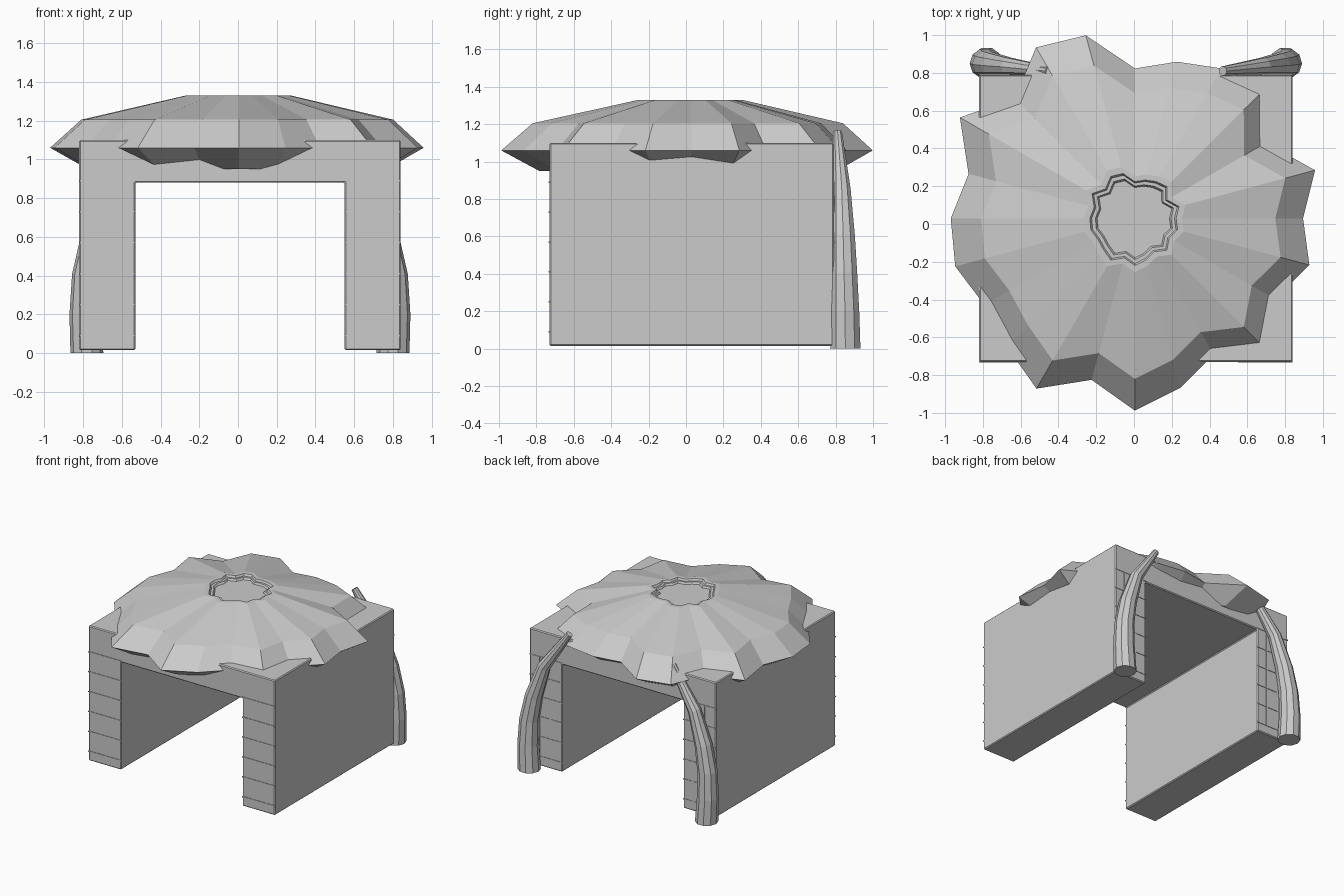
import bpy, bmesh, math
from mathutils import Vector

if "Cube" in bpy.data.objects:
    bpy.data.objects.remove(bpy.data.objects["Cube"])


def make_object(name, bm):
    bmesh.ops.recalc_face_normals(bm, faces=bm.faces)
    me = bpy.data.meshes.new(name)
    bm.to_mesh(me)
    bm.free()
    ob = bpy.data.objects.new(name, me)
    bpy.context.collection.objects.link(ob)
    return ob


def loft(bm, rings):
    """Skin a list of equal closed point rings and cap both ends."""
    loops = [[bm.verts.new(p) for p in r] for r in rings]
    n = len(loops[0])
    for a, b in zip(loops, loops[1:]):
        for i in range(n):
            j = (i + 1) % n
            bm.faces.new((a[i], a[j], b[j], b[i]))
    bm.faces.new(loops[0])
    bm.faces.new(loops[-1])


def add_box(bm, x0, x1, y0, y1, z0, z1):
    loft(bm, [[(x0, y0, z), (x1, y0, z), (x1, y1, z), (x0, y1, z)] for z in (z0, z1)])


CX = 0.01
FRONT, BACK = -0.73, 0.79

# Stone gate: upside-down U profile extruded front to back
profile = [(-0.83, 0.015), (-0.54, 0.015), (-0.54, 0.88), (0.54, 0.88),
           (0.54, 0.015), (0.83, 0.015), (0.83, 1.10), (-0.83, 1.10)]
bm = bmesh.new()
loft(bm, [[(CX + x, y, z) for x, z in profile] for y in (FRONT, BACK)])
gate = make_object("gate_body", bm)
bev = gate.modifiers.new("edge_bevel", 'BEVEL')
bev.width = 0.007
bev.segments = 1

# Thin seams between the blocks on both ends of the pillars
bm = bmesh.new()
t = 0.004
for s in (-1, 1):
    x0, x1 = sorted((CX + s * 0.54, CX + s * 0.83))
    for y in (FRONT, BACK):
        for k in range(6):
            z = 0.09 + 0.16 * k
            add_box(bm, x0, x1, y - t, y + t, z - t, z + t)
    for f in (0.35, 0.7):
        xm = x0 + (x1 - x0) * f
        add_box(bm, xm - t, xm + t, BACK - t, BACK + t, 0.09, 0.89)
make_object("pillar_seams", bm)

# Scalloped canopy: 24 spokes of uneven reach, stacked in rings
reach = [0.89, 0.987, 0.80, 0.975, 0.918, 0.86, 0.795, 1.005,
         1.047, 0.90, 1.07, 0.912, 0.975, 0.985, 0.92, 0.96,
         1.043, 0.887, 1.02, 0.93, 0.835, 0.976, 0.855, 0.956]
levels = [(0.80, 0.95), (1.0, 1.06), (0.835, 1.205), (0.28, 1.33),
          (0.245, 1.33), (0.235, 1.315), (0.215, 1.315), (0.205, 1.30)]
bm = bmesh.new()
rings = []
for f, z in levels:
    ring = []
    for i, r in enumerate(reach):
        a = math.radians(15 * i)
        ring.append((0.005 + f * r * math.cos(a), 0.03 + f * r * math.sin(a) * 0.998, z))
    rings.append(ring)
loft(bm, rings)
make_object("canopy_roof", bm)

# Curved tusks at the back corners: x, y, z, radius
path = [(0.79, 0.852, 0.0, 0.085), (0.80, 0.85, 0.2, 0.08), (0.793, 0.845, 0.4, 0.074),
        (0.755, 0.84, 0.6, 0.066), (0.67, 0.832, 0.85, 0.05), (0.46, 0.81, 1.155, 0.025)]
for side, s in (("left", -1), ("right", 1)):
    pts = [Vector((CX + s * x, y, z)) for x, y, z, r in path]
    bm = bmesh.new()
    rings = []
    for i, p in enumerate(pts):
        d = (pts[min(i + 1, len(pts) - 1)] - pts[max(i - 1, 0)]).normalized()
        if i == 0:
            d = Vector((0, 0, 1))
        v = Vector((0, 1, 0))
        v = (v - d * v.dot(d)).normalized()
        u = v.cross(d)
        r = path[i][3]
        rings.append([p + u * r * math.cos(k * math.tau / 10) + v * r * math.sin(k * math.tau / 10)
                      for k in range(10)])
    loft(bm, rings)
    make_object("tusk_" + side, bm)
